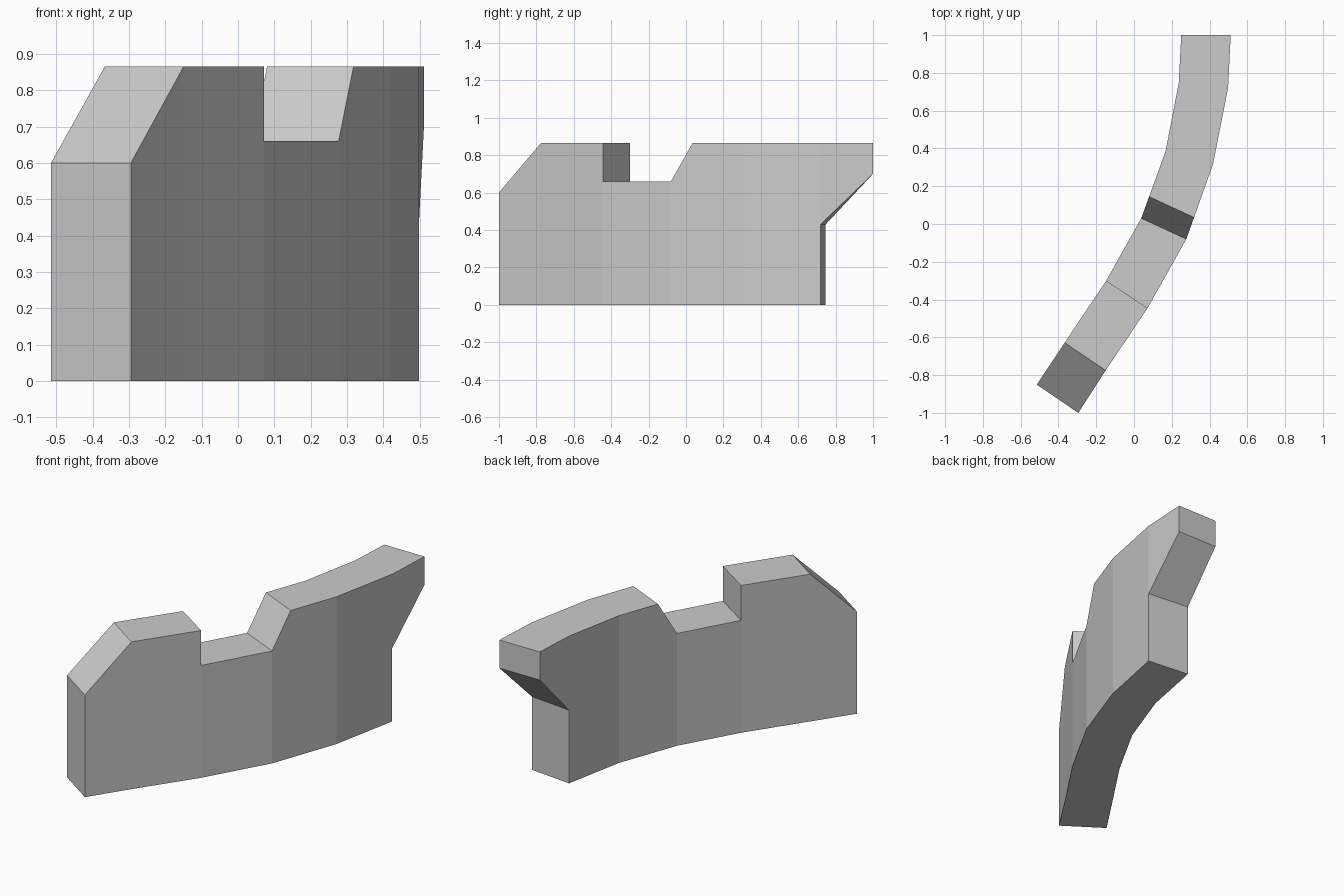
import bpy
import bmesh

if "Cube" in bpy.data.objects:
    bpy.data.objects.remove(bpy.data.objects["Cube"])

# Plain stone colour
stone = bpy.data.materials.new("stone_grey")
stone.use_nodes = True
GREY = (0.6, 0.6, 0.6, 1)
stone.diffuse_color = GREY
stone.node_tree.nodes["Principled BSDF"].inputs["Base Color"].default_value = GREY

# Plan curve of the wall: outer (+x) and inner (-x) edge at each station
outer = [(-.295, -1), (-.15, -.775), (.072, -.445), (.277, -.08),
         (.318, .035), (.418, .315), (.498, .72), (.512, 1)]
inner = [(-.515, -.85), (-.367, -.628), (-.147, -.3), (.038, .03),
         (.08, .145), (.167, .385), (.237, .747), (.25, 1)]

TOP, NOTCH, SHOULDER, LEDGE, TIP = .865, .66, .6, .43, .7

# Side panels between neighbouring stations, as (station, height) corners
panels = [
    [(0, 0), (1, 0), (1, TOP), (0, SHOULDER)],
    [(1, 0), (2, 0), (2, NOTCH), (2, TOP), (1, TOP)],
    [(2, 0), (3, 0), (3, NOTCH), (2, NOTCH)],
    [(3, 0), (4, 0), (4, TOP), (3, NOTCH)],
    [(4, 0), (5, 0), (5, TOP), (4, TOP)],
    [(5, 0), (6, 0), (6, LEDGE), (6, TOP), (5, TOP)],
    [(6, LEDGE), (7, TIP), (7, TOP), (6, TOP)],
]

bm = bmesh.new()
sides = []
for edge in (outer, inner):
    sides.append({p: bm.verts.new((*edge[p[0]], p[1]))
                  for p in sorted({p for panel in panels for p in panel})})
out, inn = sides

# Both curved faces of the wall
for panel in panels:
    bm.faces.new([out[p] for p in panel])
    bm.faces.new([inn[p] for p in reversed(panel)])

# Close the thickness along every panel edge that has no neighbour
edges = [(a, b) for p in panels for a, b in zip(p, p[1:] + p[:1])]
for a, b in edges:
    if (b, a) not in edges:
        bm.faces.new([out[b], out[a], inn[a], inn[b]])

# Merge coplanar panels, then make normals face outward
bmesh.ops.recalc_face_normals(bm, faces=bm.faces)
mesh = bpy.data.meshes.new("curved_wall")
bm.to_mesh(mesh)
bm.free()
mesh.materials.append(stone)
wall = bpy.data.objects.new("curved_wall", mesh)
bpy.context.collection.objects.link(wall)
